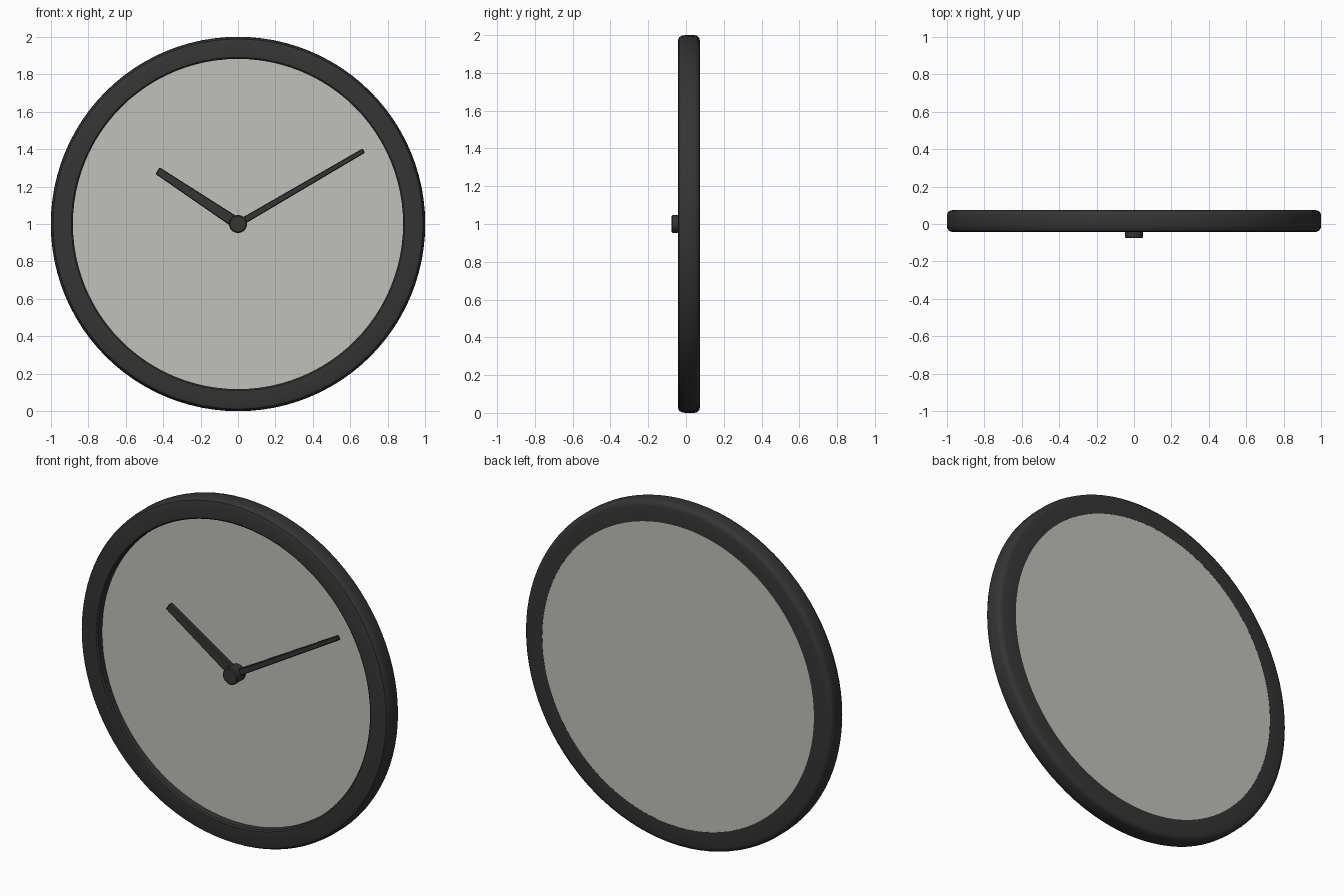
import bpy, bmesh, math
from mathutils import Vector

if "Cube" in bpy.data.objects:
    bpy.data.objects.remove(bpy.data.objects["Cube"])


def material(name, rgb):
    m = bpy.data.materials.new(name)
    m.diffuse_color = (*rgb, 1)
    m.use_nodes = True
    m.node_tree.nodes["Principled BSDF"].inputs["Base Color"].default_value = m.diffuse_color
    return m


BLACK = material("charcoal", (0.035, 0.035, 0.035))
GREY = material("pale_grey", (0.53, 0.53, 0.50))
CENTRE = Vector((0, 0, 1))


def finish(name, bm, mat, smooth=True):
    bmesh.ops.recalc_face_normals(bm, faces=bm.faces)
    mesh = bpy.data.meshes.new(name)
    bm.to_mesh(mesh)
    bm.free()
    mesh.materials.append(mat)
    ob = bpy.data.objects.new(name, mesh)
    bpy.context.collection.objects.link(ob)
    if smooth:
        bpy.ops.object.select_all(action='DESELECT')
        ob.select_set(True)
        bpy.context.view_layer.objects.active = ob
        bpy.ops.object.shade_smooth_by_angle(angle=math.radians(35))
    return ob


def lathe(name, profile, mat, closed, sides):
    """Spin (radius, y) points around the clock's axis."""
    bm = bmesh.new()
    rings = []
    for i in range(sides):
        a = math.tau * i / sides
        rings.append([bm.verts.new(CENTRE + Vector((r * math.cos(a), y, r * math.sin(a))))
                      for r, y in profile])
    n = len(profile)
    for i in range(sides):
        p, q = rings[i], rings[(i + 1) % sides]
        for j in range(n if closed else n - 1):
            k = (j + 1) % n
            bm.faces.new((p[j], p[k], q[k], q[j]))
    if not closed:
        bm.faces.new([r[0] for r in rings])
        bm.faces.new([r[-1] for r in rings])
    return finish(name, bm, mat)


def hand(name, tip, base_width, tip_width, front, back):
    """Tapered bar from the hub to its tip."""
    tip = Vector((tip[0], 0, tip[1]))
    along = (tip - CENTRE).normalized()
    side = Vector((-along.z, 0, along.x))
    outline = [CENTRE + side * base_width / 2, tip + side * tip_width / 2,
               tip - side * tip_width / 2, CENTRE - side * base_width / 2]
    bm = bmesh.new()
    f, b = ([bm.verts.new(p + Vector((0, y, 0))) for p in outline] for y in (front, back))
    bm.faces.new(f)
    bm.faces.new(b)
    for i in range(4):
        j = (i + 1) % 4
        bm.faces.new((f[i], f[j], b[j], b[i]))
    bmesh.ops.recalc_face_normals(bm, faces=bm.faces)
    bmesh.ops.bevel(bm, geom=bm.edges[:], offset=0.004, segments=1, affect='EDGES')
    return finish(name, bm, mat=BLACK, smooth=False)


# rounded outer rim
lathe("rim", [(0.882, -0.036), (0.890, -0.043), (0.970, -0.043), (0.988, -0.037),
              (0.998, -0.02), (1.0, 0.0), (1.0, 0.045), (0.996, 0.06), (0.985, 0.07),
              (0.970, 0.074), (0.882, 0.074)], BLACK, True, 96)

# dial, recessed at the front and flush at the back
lathe("dial", [(0.884, 0.0), (0.884, 0.073)], GREY, False, 96)

# hands and centre cap
hand("hour_hand", (-0.43, 1.285), 0.062, 0.042, -0.042, -0.012)
hand("minute_hand", (0.672, 1.392), 0.036, 0.026, -0.042, -0.016)
lathe("centre_cap", [(0.042, -0.076), (0.048, -0.071), (0.048, 0.002)], BLACK, False, 32)
